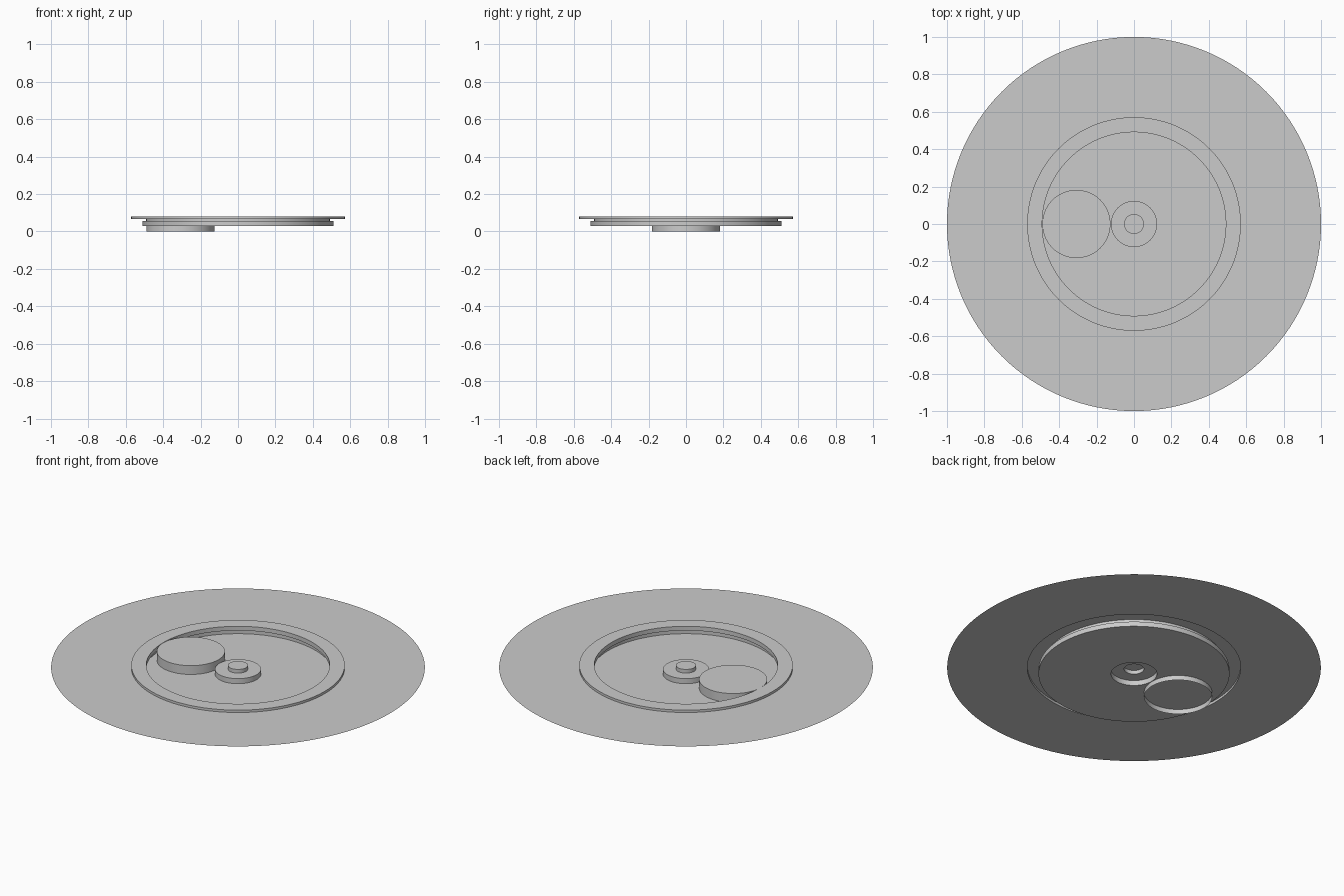
import bpy, bmesh, math

if "Cube" in bpy.data.objects:
    bpy.data.objects.remove(bpy.data.objects["Cube"])

SEG = 128


def lathe(name, profile, centre=(0, 0)):
    """Revolve (radius, z) points about a vertical axis; radius 0 closes with a cap."""
    bm = bmesh.new()
    rings = []
    for r, z in profile:
        if r == 0:
            bm.faces.new(rings[-1])
            break
        ring = [bm.verts.new((centre[0] + r * math.cos(2 * math.pi * i / SEG),
                              centre[1] + r * math.sin(2 * math.pi * i / SEG), z))
                for i in range(SEG)]
        if rings:
            prev = rings[-1]
            for i in range(SEG):
                j = (i + 1) % SEG
                bm.faces.new((prev[i], prev[j], ring[j], ring[i]))
        rings.append(ring)
    bm.normal_update()
    # Open sheets: make the top side the front
    if sum(f.normal.z * f.calc_area() for f in bm.faces) < 0:
        bmesh.ops.reverse_faces(bm, faces=bm.faces[:])
    mesh = bpy.data.meshes.new(name)
    bm.to_mesh(mesh)
    bm.free()
    obj = bpy.data.objects.new(name, mesh)
    bpy.context.collection.objects.link(obj)
    bpy.context.view_layer.objects.active = obj
    bpy.ops.object.select_all(action='DESELECT')
    obj.select_set(True)
    bpy.ops.object.shade_smooth_by_angle(angle=math.radians(30))
    return obj


TOP, PLATE, LEDGE, FLOOR = 0.081, 0.067, 0.056, 0.028

# Thin plate with raised rim, undercut dish and stepped hub, all one sheet
lathe("recessed_plate", [
    (1.0, PLATE), (0.571, PLATE),            # flat outer plate
    (0.571, TOP), (0.491, TOP),              # raised rim
    (0.491, LEDGE), (0.511, LEDGE),          # undercut
    (0.511, FLOOR), (0.123, FLOOR),          # dish floor
    (0.123, 0.058), (0.053, 0.058),          # hub
    (0.053, TOP - 0.001), (0, TOP - 0.001),  # hub pin
])

# Offset round knob, open underneath, passing through the dish floor
lathe("offset_knob", [(0.182, 0.0), (0.182, TOP - 0.001), (0, TOP - 0.001)],
      centre=(-0.308, 0))
